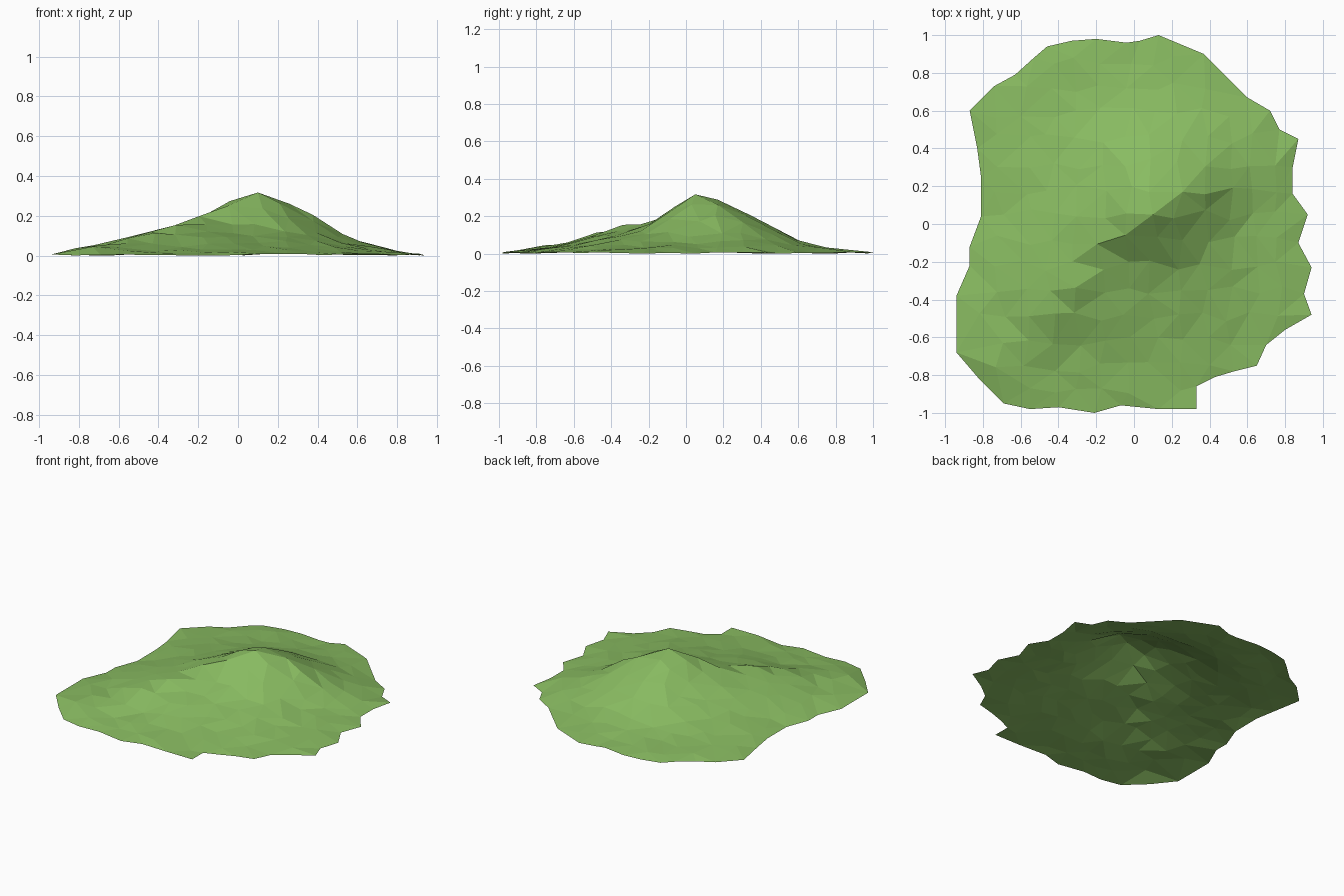
import bpy
import bmesh
import math
import random
from mathutils import Vector
from mathutils.geometry import delaunay_2d_cdt, intersect_point_line

random.seed(4)
default_cube = bpy.data.objects.get("Cube")
if default_cube:
    bpy.data.objects.remove(default_cube, do_unlink=True)

# Ragged shoreline of the hill, clockwise from the back
OUTLINE = [
    (.13, 1), (.37, .9), (.6, .67), (.72, .6), (.77, .5), (.87, .45), (.84, .3),
    (.84, .16), (.92, .05), (.87, -.1), (.94, -.23), (.9, -.37), (.94, -.48),
    (.8, -.56), (.7, -.64), (.65, -.75), (.53, -.78), (.43, -.81), (.33, -.86),
    (.33, -.98), (.13, -.98), (-.07, -.96), (-.21, -1), (-.4, -.97), (-.55, -.98),
    (-.69, -.95), (-.82, -.82), (-.94, -.68), (-.94, -.38), (-.87, -.22),
    (-.87, -.12), (-.81, .04), (-.81, .25), (-.83, .4), (-.87, .6), (-.74, .73),
    (-.63, .79), (-.53, .88), (-.46, .94), (-.33, .97), (-.2, .98), (-.04, .96),
    (.03, .97)]

# Slope profiles fanning out from the summit: heading in degrees -> heights
SUMMIT = Vector((.1, .05))
SUMMIT_HEIGHT = .317
RADII = [0, .15, .3, .45, .6, .8, 1]
SLOPES = {
    0: (.25, .15, .065, .035, .01, .005),
    28: (.285, .225, .125, .055, .02, .005),
    60: (.275, .2, .12, .06, .02, .005),
    90: (.28, .2, .12, .045, .015, .005),
    120: (.275, .195, .12, .06, .02, .01),
    150: (.27, .185, .115, .065, .03, .01),
    180: (.27, .19, .13, .085, .035, .01),
    210: (.265, .205, .165, .13, .08, .035),
    224: (.26, .19, .16, .145, .11, .05),
    240: (.225, .15, .125, .1, .045, .015),
    270: (.22, .125, .09, .06, .025, .005),
    300: (.215, .12, .08, .055, .02, .005),
    330: (.22, .12, .07, .04, .015, .005),
}
SLOPES[360] = SLOPES[0]
HEADINGS = list(SLOPES)


def bracket(value, stops):
    """Return the index of the interval holding value and the fraction along it."""
    for i in range(len(stops) - 1):
        if value <= stops[i + 1]:
            return i, (value - stops[i]) / (stops[i + 1] - stops[i])
    return len(stops) - 2, 1


def hill_height(point):
    offset = point - SUMMIT
    heading = math.degrees(math.atan2(offset.y, offset.x)) % 360
    h, across = bracket(heading, HEADINGS)
    r, along = bracket(offset.length, RADII)

    def on_profile(heading_index):
        profile = (SUMMIT_HEIGHT,) + SLOPES[HEADINGS[heading_index]]
        return profile[r] + (profile[r + 1] - profile[r]) * along

    low, high = on_profile(h), on_profile(h + 1)
    return low + (high - low) * across


def shore_distance(point):
    """Distance to the outline, negative outside it."""
    inside, nearest = False, math.inf
    for i, b in enumerate(shore):
        a = shore[i - 1]
        foot, t = intersect_point_line(point, a, b)
        foot = a.lerp(b, min(max(t, 0), 1))
        nearest = min(nearest, (point - foot).length)
        if (a.y > point.y) != (b.y > point.y):
            if point.x < a.x + (b.x - a.x) * (point.y - a.y) / (b.y - a.y):
                inside = not inside
    return nearest if inside else -nearest


# Loose grid of ground points, aligned so one sits on the summit
shore = [Vector(p) for p in OUTLINE]
shore_count = len(shore)
ground = []
STEP = .135
for i in range(-9, 9):
    for j in range(-9, 9):
        point = SUMMIT + Vector((i, j)) * STEP
        if i or j:
            point += Vector((random.uniform(-.03, .03), random.uniform(-.03, .03)))
        if shore_distance(point) > STEP / 2:
            ground.append(point)

coords, edges, faces, originals, _, _ = delaunay_2d_cdt(
    shore + ground, [], [list(range(shore_count))], 1, .0001)

# Raise the triangulated ground into the hill
bm = bmesh.new()
verts = []
for point, sources in zip(coords, originals):
    if any(s < shore_count for s in sources):
        z = random.uniform(0, .008)
    else:
        z = hill_height(point)
        if z < SUMMIT_HEIGHT:
            z = max(z + random.uniform(-.006, .006), .004)
    verts.append(bm.verts.new((point.x, point.y, z)))
for face in faces:
    bm.faces.new([verts[i] for i in face])
bm.normal_update()
for face in bm.faces:
    if face.normal.z < 0:
        face.normal_flip()

mesh = bpy.data.meshes.new("grassy_hill")
bm.to_mesh(mesh)
bm.free()
hill = bpy.data.objects.new("grassy_hill", mesh)
bpy.context.collection.objects.link(hill)

# Grass colour
grass = bpy.data.materials.new("grass green")
grass.use_nodes = True
color = (.25, .5, .12, 1)
grass.diffuse_color = color
grass.node_tree.nodes["Principled BSDF"].inputs["Base Color"].default_value = color
mesh.materials.append(grass)
